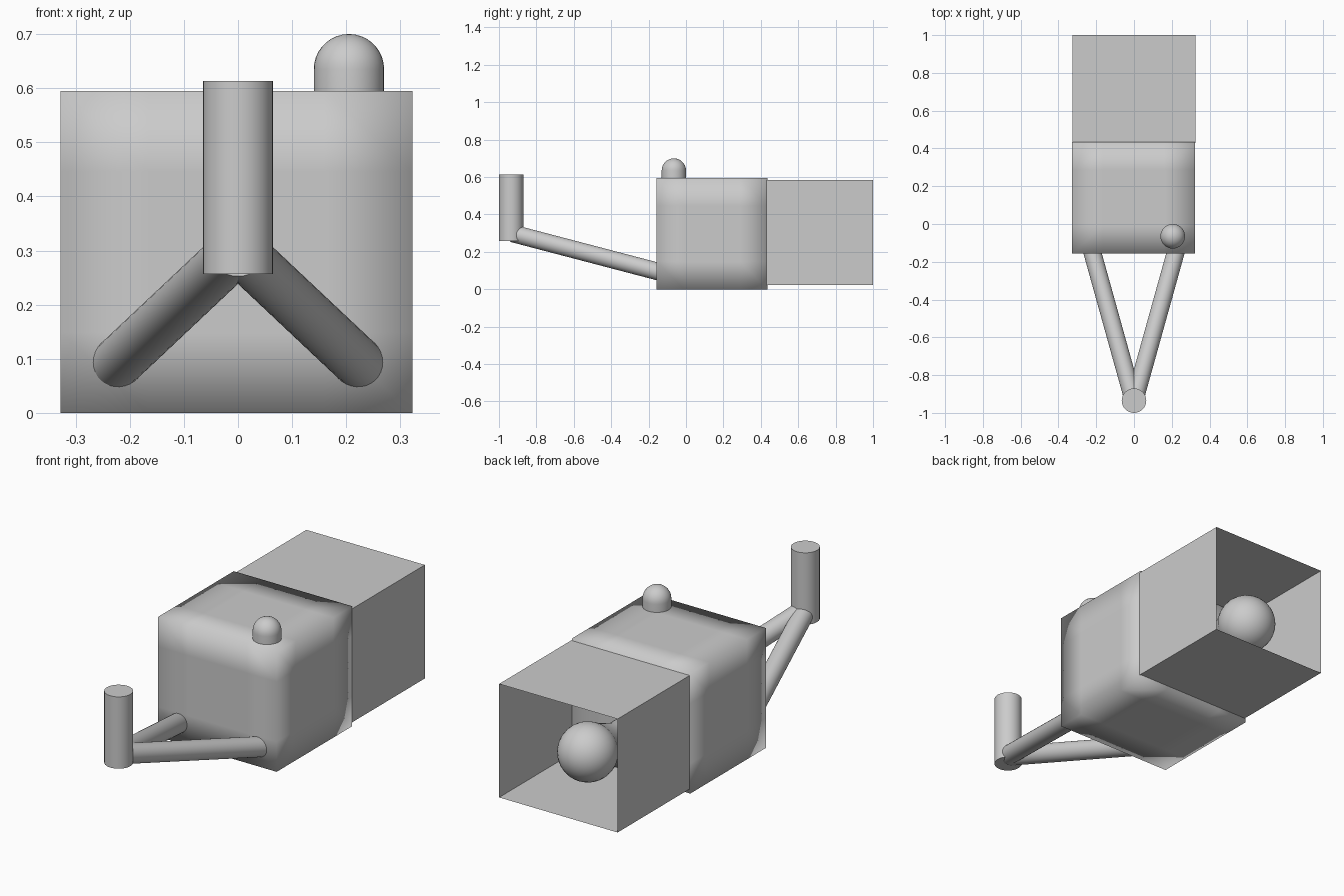
import bpy, bmesh, math
from mathutils import Vector

if "Cube" in bpy.data.objects:
    bpy.data.objects.remove(bpy.data.objects["Cube"])


def finish(bm, name, smooth_angle=None):
    bmesh.ops.recalc_face_normals(bm, faces=bm.faces[:])
    mesh = bpy.data.meshes.new(name)
    bm.to_mesh(mesh)
    bm.free()
    ob = bpy.data.objects.new(name, mesh)
    bpy.context.collection.objects.link(ob)
    if smooth_angle is not None:
        bpy.ops.object.select_all(action='DESELECT')
        ob.select_set(True)
        bpy.context.view_layer.objects.active = ob
        bpy.ops.object.shade_smooth_by_angle(angle=math.radians(smooth_angle))
    return ob


def box(lo, hi):
    bm = bmesh.new()
    bmesh.ops.create_cube(bm, size=1)
    lo, hi = Vector(lo), Vector(hi)
    for v in bm.verts:
        v.co = (lo + hi) / 2 + v.co * (hi - lo)
    return bm


def rod(name, a, b, radius, sides=32):
    a, b = Vector(a), Vector(b)
    bm = bmesh.new()
    bmesh.ops.create_cone(bm, cap_ends=True, segments=sides, radius1=radius,
                          radius2=radius, depth=(b - a).length)
    turn = (b - a).to_track_quat('Z', 'Y')
    for v in bm.verts:
        v.co = turn @ v.co + (a + b) / 2
    return finish(bm, name, 40)


def lathe(name, profile, origin, axis, sides=32):
    # profile is (radius, height) along the axis
    bm = bmesh.new()
    verts = [bm.verts.new((r, 0, h)) for r, h in profile]
    edges = [bm.edges.new(p) for p in zip(verts, verts[1:])]
    bmesh.ops.spin(bm, geom=verts + edges, cent=(0, 0, 0), axis=(0, 0, 1),
                   angle=math.tau, steps=sides, use_duplicate=False)
    bmesh.ops.remove_doubles(bm, verts=bm.verts[:], dist=1e-4)
    turn = Vector(axis).to_track_quat('Z', 'Y')
    for v in bm.verts:
        v.co = turn @ v.co + Vector(origin)
    return finish(bm, name, 40)


# Lamp housing: square block, softly shaded across its edges
bm = box((-0.328, -0.157, 0), (0.322, 0.435, 0.595))
bmesh.ops.subdivide_edges(bm, edges=bm.edges[:], cuts=3, use_grid_fill=True)
finish(bm, "housing", 180)

# Thin square shroud, open at both ends
bm = box((-0.325, 0.43, 0.022), (0.325, 1.0, 0.585))
ends = [f for f in bm.faces if abs(f.normal.y) > 0.9]
bmesh.ops.delete(bm, geom=ends, context='FACES_ONLY')
finish(bm, "shroud")

# Bulb inside the shroud, with a neck running back to the housing
R = 0.138
arc = [(R * math.cos(t), 0.375 + R * math.sin(t))
       for t in (math.radians(a) for a in range(-40, 90, 10))]
lathe("bulb", [(0.06, 0), (0.06, 0.16)] + arc + [(0, 0.375 + R)],
      (-0.025, 0.43, 0.267), (0, 1, 0))

# Domed button on top
r = 0.065
arc = [(r * math.cos(t), 0.055 + r * math.sin(t))
       for t in (math.radians(a) for a in range(0, 90, 10))]
lathe("top_button", [(0, 0), (r, 0)] + arc + [(0, 0.055 + r)],
      (0.205, -0.065, 0.58), (0, 0, 1))

# Front post and the two struts that carry it
rod("front_post", (0, -0.935, 0.257), (0, -0.935, 0.613), 0.065)
for side, name in ((-1, "left_strut"), (1, "right_strut")):
    rod(name, (0.005 * side, -0.925, 0.298),
        (0.229 * side, -0.12, 0.087), 0.047)
